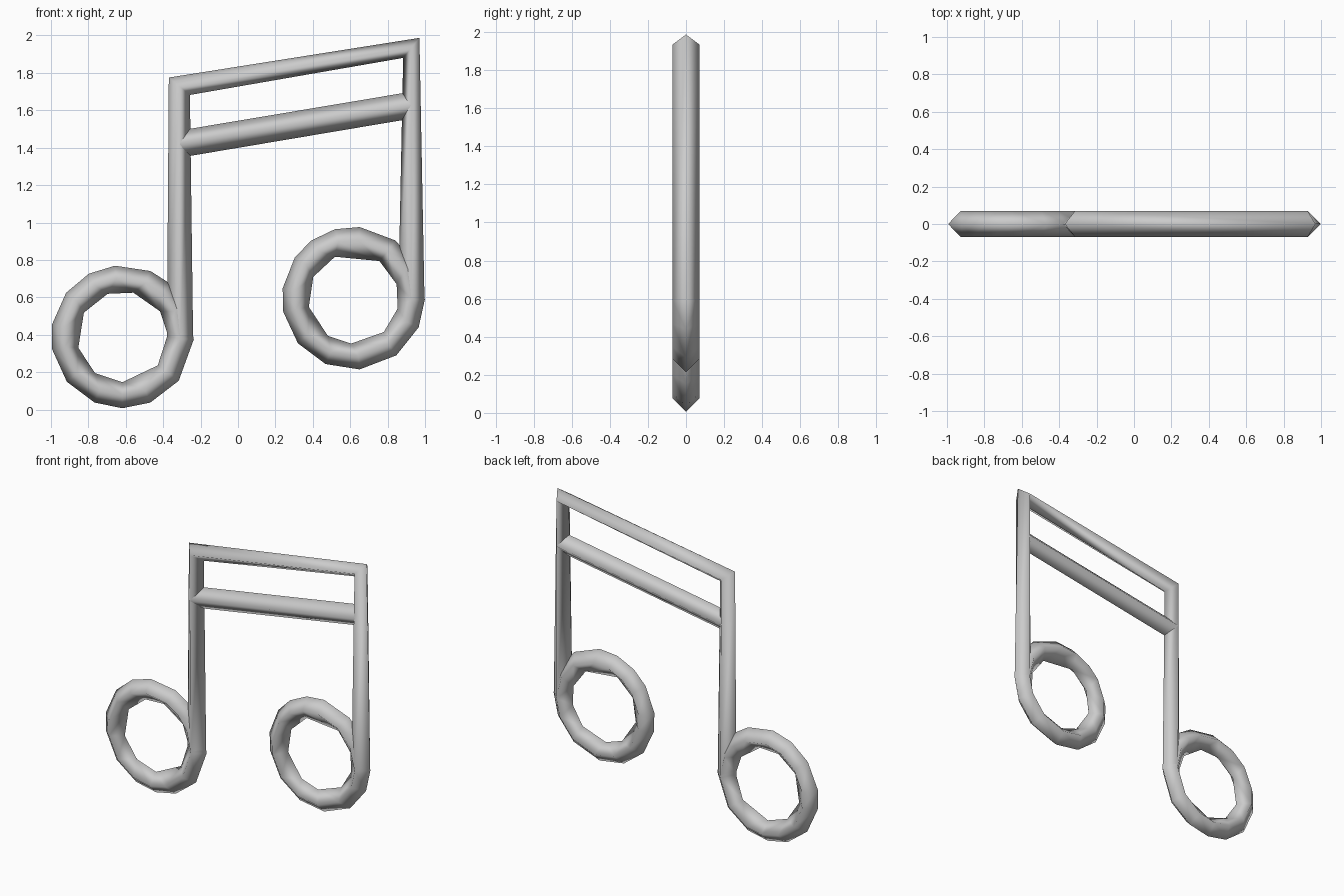
import bpy, bmesh, math

if "Cube" in bpy.data.objects:
    bpy.data.objects.remove(bpy.data.objects["Cube"])

T = 0.07  # half thickness in y

metal = bpy.data.materials.new("light_grey")
metal.diffuse_color = (0.6, 0.6, 0.6, 1)
metal.use_nodes = True
metal.node_tree.nodes["Principled BSDF"].inputs["Base Color"].default_value = metal.diffuse_color


def finish(name, bm):
    bmesh.ops.recalc_face_normals(bm, faces=bm.faces)
    for f in bm.faces:
        f.smooth = True
    me = bpy.data.meshes.new(name)
    bm.to_mesh(me)
    bm.free()
    me.materials.append(metal)
    bpy.context.collection.objects.link(bpy.data.objects.new(name, me))


def diamond_tube(name, stations):
    """Four-sided tube; each station is (outer, ridge, inner) in x, z."""
    bm = bmesh.new()
    rows = []
    for o, m, i in stations:
        pts = [(o[0], 0, o[1]), (m[0], -T, m[1]), (i[0], 0, i[1]), (m[0], T, m[1])]
        rows.append([bm.verts.new(p) for p in pts])
    for a, b in zip(rows, rows[1:]):
        for k in range(4):
            j = (k + 1) % 4
            bm.faces.new((a[k], a[j], b[j], b[k]))
    finish(name, bm)


def zipper(bm, A, B):
    """Triangulate between two closed loops of (angle, vert), sorted by angle."""
    a = A + [(A[0][0] + 360, A[0][1])]
    b = B + [(B[0][0] + 360, B[0][1])]
    i = j = 0
    while i < len(A) or j < len(B):
        if j == len(B) or (i < len(A) and a[i + 1][0] <= b[j + 1][0]):
            bm.faces.new((a[i][1], a[i + 1][1], b[j][1]))
            i += 1
        else:
            bm.faces.new((a[i][1], b[j + 1][1], b[j][1]))
            j += 1


def note_ring(name, cx, cz, outer, inner):
    bm = bmesh.new()

    def loop(angles, r, y):
        return [(d, bm.verts.new((cx + r * math.cos(math.radians(d)), y,
                                  cz + r * math.sin(math.radians(d))))) for d in angles]
    out, inn = loop(outer, 0.382, 0), loop(inner, 0.243, 0)
    for y in (-T, T):
        mid = loop(outer, 0.312, y)
        n = len(mid)
        for k in range(n):
            j = (k + 1) % n
            bm.faces.new((out[k][1], out[j][1], mid[j][1], mid[k][1]))
        zipper(bm, mid, inn)
    finish(name, bm)


# Two note heads
note_ring("left_note_head", -0.618, 0.389,
          [-2, 26, 48, 67, 96, 118, 142, 170, 190, 219, 247, 270, 293, 322],
          [3, 34, 76, 109, 148, 194, 233, 270, 321])
note_ring("right_note_head", 0.617, 0.595,
          [-1, 28, 54, 85, 105, 126, 145, 172, 191, 219, 247, 275, 307, 336],
          [18, 55, 114, 152, 191, 236, 267, 312, 347])

# Stems and top beam as one mitred frame
diamond_tube("stems_and_top_beam", [
    ((-0.38, 0.39), (-0.31, 0.385), (-0.24, 0.385)),
    ((-0.37, 1.775), (-0.315, 1.73), (-0.257, 1.682)),
    ((0.97, 1.987), (0.928, 1.935), (0.883, 1.88)),
    ((0.997, 0.595), (0.927, 0.597), (0.857, 0.6)),
])

# Lower beam between the stems
diamond_tube("lower_beam", [
    ((-0.31, 1.492), (-0.31, 1.42), (-0.31, 1.347)),
    ((0.925, 1.699), (0.925, 1.627), (0.925, 1.555)),
])
